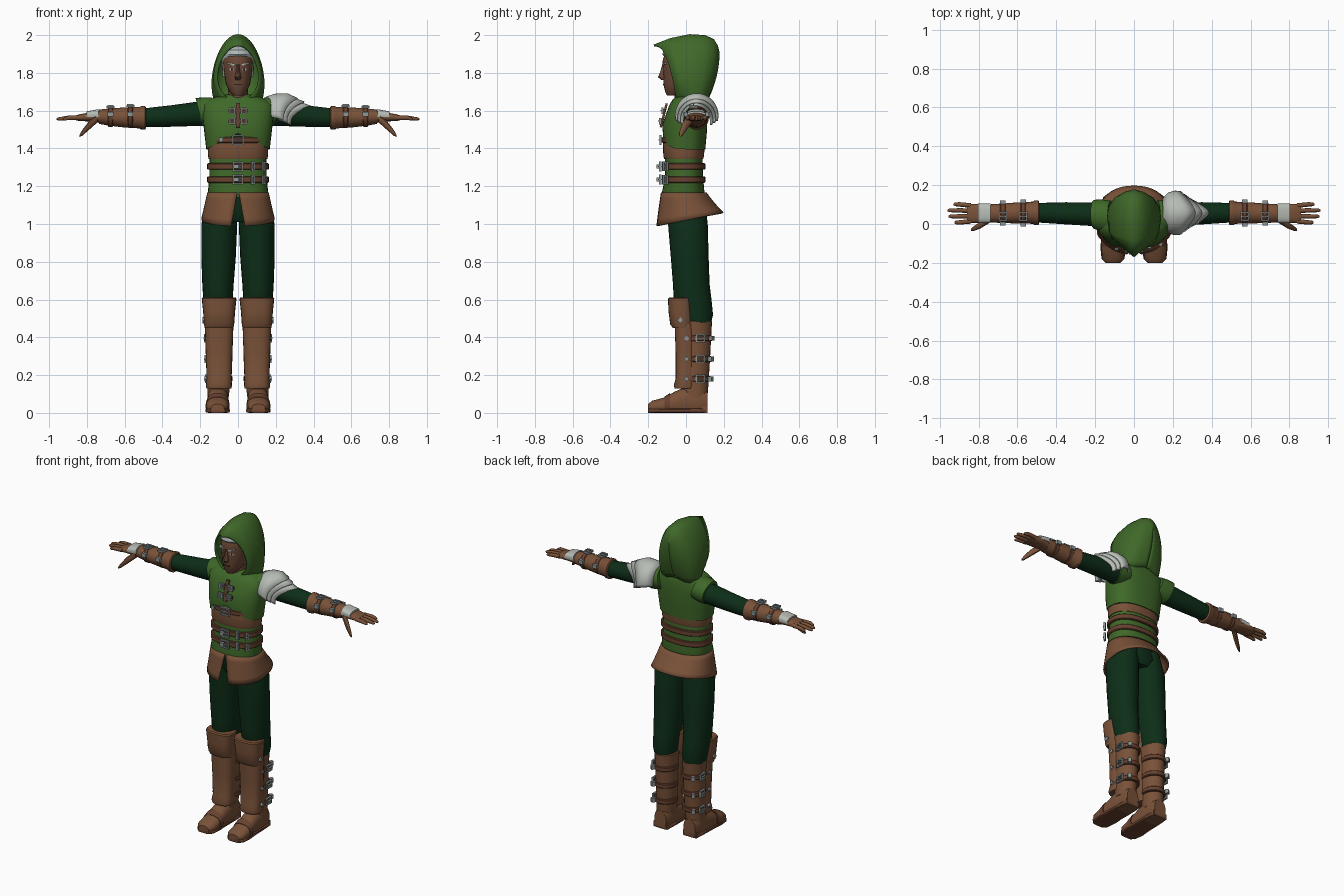
import bpy, bmesh, math
from mathutils import Matrix, Euler, Vector

def mat(name, rgb):
    m = bpy.data.materials.new(name)
    m.diffuse_color = (*rgb, 1)
    return m

GREEN = mat("hood_green", (0.05, 0.14, 0.022))
PINE = mat("dark_green", (0.004, 0.027, 0.009))
LEATHER = mat("leather", (0.19, 0.083, 0.04))
STRAP = mat("strap_leather", (0.135, 0.053, 0.028))
STEEL = mat("steel", (0.27, 0.31, 0.31))
PLATE = mat("light_steel", (0.47, 0.50, 0.46))
SKIN = mat("skin", (0.15, 0.066, 0.038))
HAIR = mat("grey_hair", (0.45, 0.50, 0.50))
DARK = mat("dark_brown", (0.03, 0.013, 0.008))

def finish(name, bm, material, mirror=False, thick=0):
    bmesh.ops.recalc_face_normals(bm, faces=bm.faces)
    me = bpy.data.meshes.new(name)
    bm.to_mesh(me)
    bm.free()
    me.materials.append(material)
    ob = bpy.data.objects.new(name, me)
    bpy.context.scene.collection.objects.link(ob)
    if thick:
        s = ob.modifiers.new("thickness", 'SOLIDIFY')
        s.thickness = thick
        s.offset = 0
    if mirror:
        ob.modifiers.new("mirror", 'MIRROR')
    return ob

def grid(name, rows, material, closed=True, cap=True, **kw):
    """Skin a list of point rows."""
    bm = bmesh.new()
    vs = [[bm.verts.new(p) for p in r] for r in rows]
    n = len(rows[0])
    for a, b in zip(vs, vs[1:]):
        for i in range(n if closed else n - 1):
            j = (i + 1) % n
            bm.faces.new((a[i], a[j], b[j], b[i]))
    if cap:
        bm.faces.new(vs[0])
        bm.faces.new(vs[-1])
    return finish(name, bm, material, **kw)

def spow(v, p):
    return math.copysign(abs(v) ** p, v)

def loft(name, rings, material, axis='z', n=24, p=1.0, warp=None, **kw):
    """Rings are (position on axis, centre a, centre b, radius a, radius b)."""
    rows = []
    for t, ca, cb, ra, rb in rings:
        row = []
        for i in range(n):
            th = 2 * math.pi * i / n
            a, b = ca + ra * spow(math.cos(th), p), cb + rb * spow(math.sin(th), p)
            q = {'z': (a, b, t), 'x': (t, a, b), 'y': (a, t, b)}[axis]
            row.append(warp(*q) if warp else q)
        rows.append(row)
    return grid(name, rows, material, **kw)

def band(name, axis, t, width, ca, cb, ra, rb, material, **kw):
    h, e = width / 2, 0.004
    return loft(name, [(t - h, ca, cb, ra - e, rb - e), (t - h + e, ca, cb, ra, rb),
                       (t + h - e, ca, cb, ra, rb), (t + h, ca, cb, ra - e, rb - e)],
                material, axis, **kw)

def boxes(name, parts, material, pos=(0, 0, 0), rot=(0, 0, 0), **kw):
    bm = bmesh.new()
    base = Matrix.Translation(pos) @ Euler(rot).to_matrix().to_4x4()
    for c, s in parts:
        bmesh.ops.create_cube(bm, size=1, matrix=base @ Matrix.Translation(c) @ Matrix.Diagonal((*s, 1)))
    return finish(name, bm, material, **kw)

def buckle(name, pos, w, h, rot=(0, 0, 0), **kw):
    b, d = 0.008, 0.012
    boxes(name, [((sx * w / 2, 0, 0), (b, d, h + b)) for sx in (-1, 1)] +
          [((0, 0, sz * h / 2), (w, d, b)) for sz in (-1, 1)] +
          [((0, -0.004, 0), (w, d, 0.006))], STEEL, pos, rot, **kw)

# ---- head and hair
loft("head", [(1.68, 0, -.07, .025, .03), (1.70, 0, -.06, .045, .05), (1.74, 0, -.04, .064, .08),
              (1.80, 0, -.025, .075, .095), (1.86, 0, -.025, .08, .10), (1.91, 0, -.02, .075, .09),
              (1.95, 0, -.01, .045, .06)], SKIN)
loft("nose", [(1.762, 0, -.118, .012, .012), (1.777, 0, -.127, .018, .022),
              (1.81, 0, -.122, .010, .014), (1.845, 0, -.118, .008, .008)], SKIN, n=10)
loft("neck", [(1.60, 0, .0, .07, .07), (1.66, 0, -.005, .052, .055), (1.72, 0, -.01, .052, .055)], SKIN)
loft("hair", [(1.78, 0, .01, .082, .08), (1.86, 0, .0, .086, .09), (1.898, 0, -.02, .085, .105),
              (1.92, 0, -.02, .08, .10), (1.95, 0, -.01, .05, .065)], HAIR)
boxes("eyebrows", [((0, 0, 0), (.042, .01, .008))], HAIR, (.036, -.115, 1.846), (0, -.2, .3), mirror=True)
boxes("eyes", [((0, 0, 0), (.024, .008, .009))], HAIR, (.034, -.110, 1.818), (0, 0, .35), mirror=True)
boxes("pupils", [((0, 0, 0), (.008, .008, .009))], DARK, (.033, -.1125, 1.818), (0, 0, .35), mirror=True)
boxes("mouth", [((0, 0, 0), (.04, .008, .006))], DARK, (0, -.117, 1.738))

# ---- hood: arches swept from the pointed brim to the back
rows = []
for yt, zt, yb, zb, w, pmax, pw in [
        (-.17, 1.945, -.05, 1.665, .110, 155, .4), (-.08, 1.98, -.02, 1.655, .124, 142, .6),
        (.02, 2.0, .03, 1.65, .134, 122, 1), (.10, 1.995, .065, 1.645, .128, 116, 2),
        (.145, 1.975, .09, 1.64, .105, 115, 2), (.165, 1.94, .105, 1.645, .065, 115, 2),
        (.172, 1.91, .112, 1.66, .02, 115, 2)]:
    row, full = [], 1 - math.cos(math.radians(pmax))
    for i in range(-12, 13):
        a = math.radians(pmax) * i / 12
        q = (1 - math.cos(a)) / full
        row.append((w * math.sin(a) * (1 - .14 * math.cos(a)), yt + (yb - yt) * q ** pw, zt + (zb - zt) * q))
    rows.append(row)
bottom = [Vector(r[0]) for r in rows]
rows.append([(0, p[1] + .001, p[2]) for p in rows[-1]])
grid("hood", rows, GREEN, closed=False, cap=False, thick=.01)

# ---- torso
loft("tunic", [(1.14, 0, -.015, .15, .11), (1.165, 0, -.015, .16, .113), (1.25, 0, -.01, .152, .10),
               (1.36, 0, -.012, .15, .10)], GREEN, n=32, p=.85)
loft("corset", [(1.345, 0, -.012, .155, .103), (1.36, 0, -.012, .159, .108), (1.42, 0, -.012, .160, .110),
                (1.50, 0, -.01, .155, .105)], LEATHER, n=32, p=.85)

def arch(x, y, z):
    # lower vest edge rises to a peak at the front
    if y < 0:
        z += .085 * max(0, 1 - abs(x) / .17) * max(0, 1 - (z - 1.395) / .17)
    return x, y, z

loft("vest", [(1.395, 0, -.01, .168, .112), (1.48, 0, -.008, .178, .118), (1.57, 0, .002, .188, .112),
              (1.63, 0, .012, .188, .10), (1.66, 0, .018, .15, .088), (1.685, 0, .02, .085, .065)],
     GREEN, n=32, p=.82, warp=arch)
loft("vest_shoulder", [(.12, .035, 1.60, .085, .07), (.175, .045, 1.595, .082, .075),
                       (.208, .05, 1.592, .074, .074)], GREEN, 'x', mirror=True,
     warp=lambda x, y, z: (x + (z - 1.6) * .25, y, z))
for i, z in enumerate((1.305, 1.235)):
    band(f"waist_belt_{i}", 'z', z, .034, 0, -.012, .163, .114, STRAP, n=32, p=.85)
    buckle(f"waist_buckle_{i}", (0, -.137, z), .05, .044)
    boxes(f"belt_tip_{i}", [((0, 0, 0), (.03, .02, .02))], STEEL, (-.01, -.147, z))
    for j, x in enumerate((.08, .138)):
        buckle(f"belt_loop_{i}{j}", (x, -.119 + .25 * max(0, x - .08), z), .012, .042, (0, 0, .2 + j * .5))
band("chest_belt", 'z', 1.445, .03, 0, -.012, .163, .116, STRAP, n=32, p=.85)
buckle("chest_buckle", (0, -.135, 1.445), .055, .045)
boxes("chest_belt_tip", [((0, 0, 0), (.022, .01, .024))], STEEL, (-.09, -.128, 1.445))
# laced chest fastening
boxes("chest_placket", [((0, 0, 0), (.02, .012, .13))], STRAP, (0, -.118, 1.575), (-.25, 0, 0))
for i, (z, y) in enumerate(((1.60, -.115), (1.545, -.127))):
    boxes(f"chest_strap_{i}", [((0, 0, 0), (.10, .012, .018))], STRAP, (0, y, z))
    buckle(f"chest_clasp_{i}", (.03, y - .01, z), .026, .026, mirror=True)

# ---- split skirt
rows = []
for k in range(6):
    t = k / 5
    row = []
    for i in range(41):
        g = .02 + .14 * t
        a = -math.pi / 2 + g + (2 * math.pi - 2 * g) * i / 40
        y = -.012 + .032 * t + (.116 + .058 * t) * spow(math.sin(a), .9)
        row.append(((.158 + .032 * t) * spow(math.cos(a), .9), y, 1.165 - .145 * t + t * y * .2))
    rows.append(row)
grid("skirt", rows, LEATHER, closed=False, cap=False, thick=.01)

# ---- trousers
loft("trouser_hips", [(1.01, 0, .01, .10, .08), (1.06, 0, .005, .155, .105), (1.15, 0, -.01, .145, .10)], PINE)
loft("trouser_leg", [(1.12, .085, 0, .075, .10), (1.0, .099, .01, .095, .105), (.82, .103, .02, .091, .10),
                     (.68, .106, .028, .083, .097), (.60, .106, .035, .078, .10), (.52, .105, .055, .072, .088),
                     (.44, .103, .055, .06, .07)], PINE, mirror=True)

# ---- boots
loft("boot_shaft", [(.08, .106, .045, .056, .068), (.15, .102, .045, .061, .074), (.30, .10, .045, .065, .083),
                    (.42, .10, .045, .067, .089), (.485, .10, .05, .071, .088), (.49, .10, .05, .066, .08)],
     LEATHER, mirror=True)
loft("shin_guard", [(.13, .101, -.005, .066, .055), (.145, .101, -.005, .069, .06), (.18, .10, 0, .066, .055),
                    (.32, .10, .0, .071, .055), (.47, .10, -.005, .076, .055)], LEATHER, p=.8, mirror=True)
loft("knee_cuff", [(.45, .10, -.02, .076, .05), (.47, .10, -.022, .08, .062), (.54, .10, -.025, .085, .068),
                   (.605, .10, -.027, .092, .068), (.612, .10, -.027, .087, .062)], LEATHER, p=.75, mirror=True)
boxes("knee_stud", [((0, 0, 0), (.014, .024, .024))], STEEL, (.182, -.03, .49), (.78, 0, 0), mirror=True)
foot = [(-.20, .108, .025, .035, .022), (-.18, .108, .03, .055, .034), (-.12, .108, .035, .061, .045),
        (-.06, .107, .05, .056, .062), (0, .106, .06, .056, .08), (.08, .105, .06, .053, .075),
        (.115, .105, .055, .042, .06)]
loft("boot_foot", foot, LEATHER, 'y', p=.85, mirror=True, warp=lambda x, y, z: (x, y, max(z, .012)))
loft("boot_sole", [(y, x, .012, rx + .004, .012) for y, x, z, rx, rz in foot], STRAP, 'y', p=.4, mirror=True,
     warp=lambda x, y, z: (x, y, max(z, 0)))
boxes("boot_heel", [((0, 0, 0), (.098, .09, .035))], LEATHER, (.105, .068, .0175), mirror=True)
loft("instep_strap", [(-.115, .108, .035, .064, .05), (-.085, .1075, .043, .062, .062)], STRAP, 'y', p=.85,
     mirror=True, warp=lambda x, y, z: (x, y, max(z, .012)))
for i, z in enumerate((.395, .285, .18)):
    band(f"boot_strap_{i}", 'z', z, .03, .10, .062, .074 - .002 * i, .079 - .004 * i, STRAP, mirror=True)
    buckle(f"boot_buckle_{i}", (.173 - .002 * i, .075, z), .042, .036, (0, 0, math.pi / 2), mirror=True)
    boxes(f"boot_strap_tip_{i}", [((0, 0, 0), (.022, .022, .026))], STEEL, (.145, .135 - .002 * i, z), (0, 0, -.6), mirror=True)
    boxes(f"boot_stud_{i}", [((0, 0, 0), (.016, .02, .02))], STEEL, (.17, .003, z), (.78, 0, 0), mirror=True)

# ---- arms
loft("sleeve", [(.13, .04, 1.59, .07, .07), (.22, .05, 1.583, .06, .064), (.35, .055, 1.572, .057, .057),
                (.50, .058, 1.562, .05, .05)], PINE, 'x', mirror=True)
loft("bracer", [(.488, .058, 1.562, .056, .056), (.492, .058, 1.562, .063, .063), (.512, .058, 1.562, .063, .063),
                (.52, .058, 1.563, .057, .057), (.60, .057, 1.564, .054, .053), (.68, .055, 1.566, .05, .046),
                (.735, .055, 1.568, .047, .038)], LEATHER, 'x', mirror=True)
for i, (x, r) in enumerate(((.57, .059), (.675, .054))):
    band(f"bracer_strap_{i}", 'x', x, .028, .057, 1.565, r, r - .003, STRAP, mirror=True)
    buckle(f"bracer_buckle_{i}", (x, .04, 1.566 + r), .034, .04, (-math.pi / 2, 0, 0), mirror=True)
    for j, s in enumerate((-1, 1)):
        boxes(f"bracer_tip_{i}{j}", [((0, 0, 0), (.03, .02, .024))], STEEL, (x, .057 + s * r, 1.58), mirror=True)
loft("palm", [(.72, .055, 1.567, .042, .034), (.78, .055, 1.567, .049, .024), (.84, .054, 1.563, .048, .018),
              (.86, .054, 1.562, .044, .012)], LEATHER, 'x', p=.8, mirror=True)
for i, (y, tip) in enumerate(((.014, .925), (.041, .955), (.068, .96), (.095, .93))):
    y2 = y + (y - .054) * .15
    loft(f"finger_{i}", [(.84, y, 1.563, .012, .013), (.90, y2, 1.562, .0115, .012),
                         (tip - .008, y2, 1.556, .009, .009), (tip, y2, 1.555, .004, .004)],
         LEATHER, 'x', n=10, mirror=True)
loft("thumb", [(.745, .025, 1.56, .02, .024), (.79, -.005, 1.52, .018, .024), (.825, -.024, 1.482, .012, .016),
               (.838, -.03, 1.468, .006, .007)], LEATHER, 'x', n=10, mirror=True)
loft("hand_plate", [(.738, .055, 1.578, .05, .03), (.77, .055, 1.576, .05, .026), (.803, .055, 1.574, .05, .022)],
     PLATE, 'x', p=.7, mirror=True, warp=lambda x, y, z: (x, y, max(z, 1.566)))

# ---- layered shoulder armour on one side
layers = [[(.15, 1.58, .07, .09), (.20, 1.58, .10, .105), (.26, 1.575, .11, .112), (.315, 1.56, .107, .102)],
          [(.27, 1.565, .10, .108), (.35, 1.548, .092, .096)],
          [(.31, 1.555, .088, .094), (.385, 1.535, .075, .086)]]
for k, layer in enumerate(layers):
    rows = []
    for x, zc, ry, rz in layer:
        row = []
        for i in range(-10, 11):
            a = math.radians(98) * i / 10
            row.append((x - .09 * (x - .15) / .2 * abs(math.sin(a)) ** 1.5, .057 + ry * math.sin(a), zc + rz * math.cos(a)))
        rows.append(row)
    grid(f"shoulder_plate_{k}", rows, PLATE, closed=False, cap=False, thick=.01)

# ---- smooth shading with sharp edges kept
for ob in bpy.context.scene.objects:
    ob.select_set(True)
    bpy.context.view_layer.objects.active = ob
bpy.ops.object.shade_smooth_by_angle(angle=math.radians(40))
